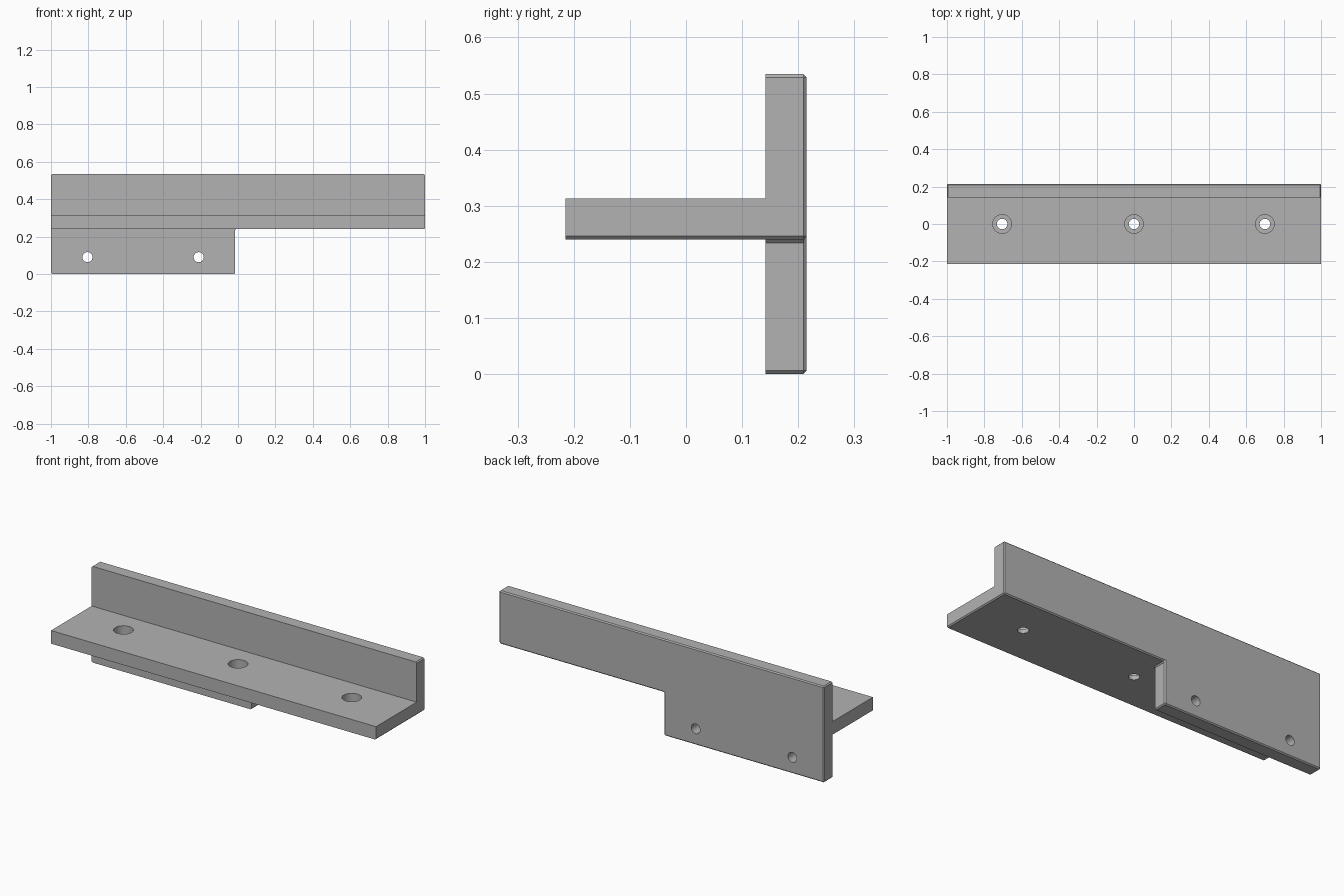
import bpy, bmesh
from math import pi

if "Cube" in bpy.data.objects:
    bpy.data.objects.remove(bpy.data.objects["Cube"])

FRONT, INNER, BACK = -0.215, 0.142, 0.215
SHELF_Z, SHELF_TOP, TOP = 0.24, 0.313, 0.535
CHAMFER = 0.006

steel = bpy.data.materials.new("grey_metal")
steel.use_nodes = True
grey = (0.45, 0.45, 0.45, 1)
steel.diffuse_color = grey
steel.node_tree.nodes["Principled BSDF"].inputs["Base Color"].default_value = grey


def extrude_outline(name, outline, y0, y1, chamfered):
    """Extrude an x-z outline along y and chamfer the edges picked by a rule."""
    bm = bmesh.new()
    face = bm.faces.new([bm.verts.new((x, y0, z)) for x, z in outline])
    new = bmesh.ops.extrude_face_region(bm, geom=[face])["geom"]
    moved = [v for v in new if isinstance(v, bmesh.types.BMVert)]
    bmesh.ops.translate(bm, verts=moved, vec=(0, y1 - y0, 0))
    bmesh.ops.recalc_face_normals(bm, faces=bm.faces)
    edges = [e for e in bm.edges if chamfered(e.verts[0].co, e.verts[1].co)]
    bmesh.ops.bevel(bm, geom=edges, offset=CHAMFER, segments=1, affect='EDGES')
    bmesh.ops.recalc_face_normals(bm, faces=bm.faces)
    mesh = bpy.data.meshes.new(name)
    bm.to_mesh(mesh)
    bm.free()
    obj = bpy.data.objects.new(name, mesh)
    bpy.context.collection.objects.link(obj)
    mesh.materials.append(steel)
    return obj


def combine(target, other, operation):
    mod = target.modifiers.new("combine", 'BOOLEAN')
    mod.operation, mod.solver, mod.object = operation, 'EXACT', other
    bpy.ops.object.select_all(action='DESELECT')
    bpy.context.view_layer.objects.active = target
    target.select_set(True)
    bpy.ops.object.modifier_apply(modifier=mod.name)
    bpy.data.objects.remove(other)


def drill(target, radius, depth, location, tilt=0):
    bpy.ops.mesh.primitive_cylinder_add(vertices=40, radius=radius, depth=depth,
                                        location=location, rotation=(tilt, 0, 0))
    cutter = bpy.context.object
    cutter.hide_render = True
    cutter.data.materials.append(steel)
    combine(target, cutter, 'DIFFERENCE')


# Back plate with a mounting tab hanging below its right half
plate_outline = [(-1, 0), (-0.015, 0), (-0.015, SHELF_Z),
                 (1, SHELF_Z), (1, TOP), (-1, TOP)]
bracket = extrude_outline(
    "bracket", plate_outline, INNER, BACK,
    lambda a, b: abs(a.y - b.y) > 0.01 or a.y + b.y > 2 * BACK - 0.01)

# Shelf, its outer lower end edge chamfered, merged into the plate
shelf_outline = [(-1, SHELF_Z), (1, SHELF_Z), (1, SHELF_TOP), (-1, SHELF_TOP)]
shelf = extrude_outline(
    "shelf", shelf_outline, FRONT, INNER + 0.03,
    lambda a, b: abs(a.y - b.y) > 0.01 and a.x > 0 and a.z < SHELF_Z + 0.01)
combine(bracket, shelf, 'UNION')

# Counterbored shelf holes
for x in (-0.705, 0, 0.7):
    drill(bracket, 0.028, 0.3, (x, 0, SHELF_TOP))
    drill(bracket, 0.05, 0.1, (x, 0, SHELF_TOP))

# Tab holes
for x in (-0.805, -0.21):
    drill(bracket, 0.027, 0.3, (x, BACK, 0.09), pi / 2)

bpy.ops.object.select_all(action='DESELECT')
bpy.context.view_layer.objects.active = bracket
bracket.select_set(True)
bpy.ops.object.shade_smooth_by_angle(angle=pi / 9)
